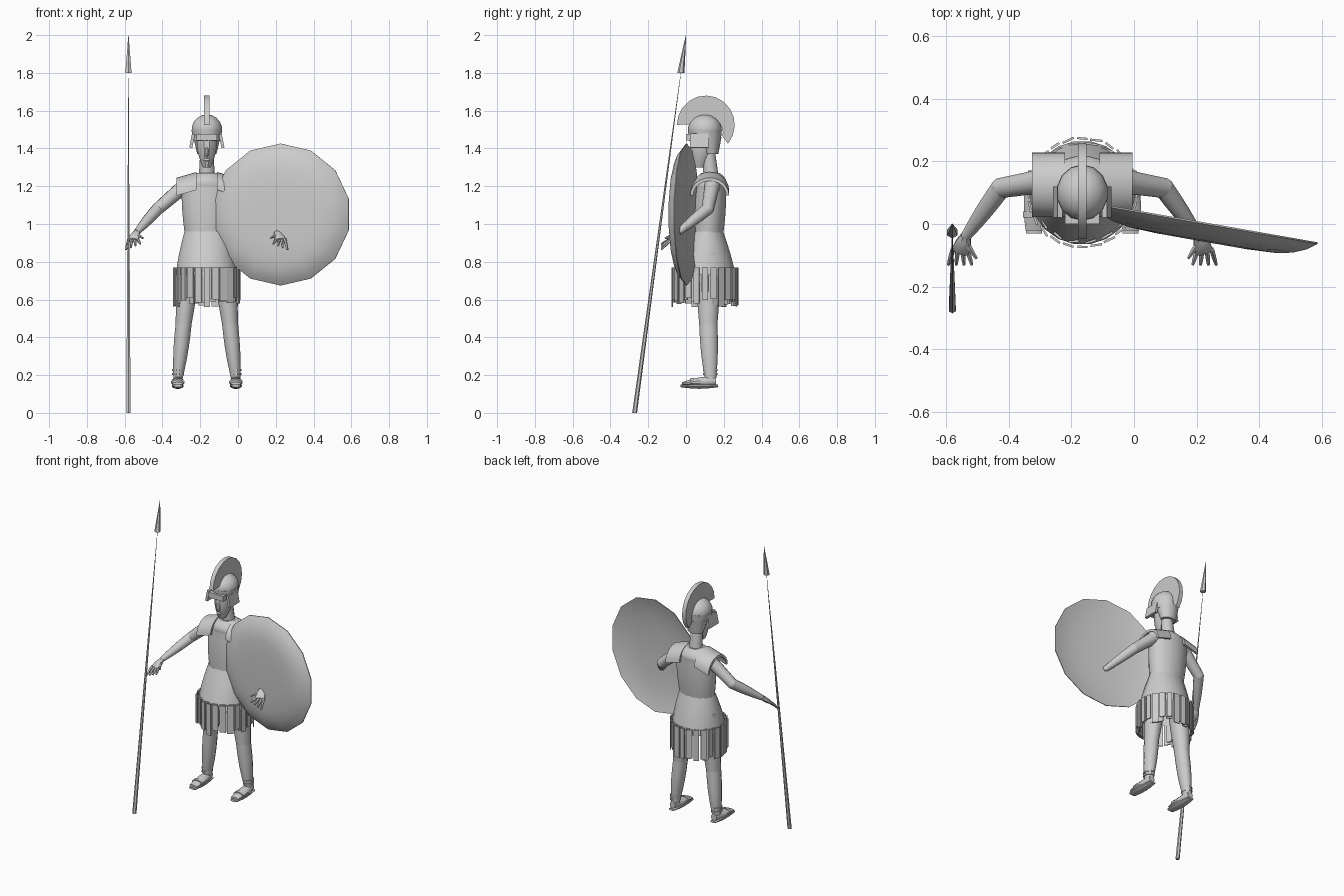
import bpy, bmesh, math, random
from mathutils import Vector, Matrix

random.seed(4)
default_cube = bpy.data.objects.get("Cube")
if default_cube:
    bpy.data.objects.remove(default_cube)

CENTRE = -.165          # x of the body's centre line
ACROSS, DEEP, UP = Vector((1, 0, 0)), Vector((0, 1, 0)), Vector((0, 0, 1))

grey = bpy.data.materials.new("plain_grey")
grey.use_nodes = True
grey.diffuse_color = (.6, .6, .6, 1)
shader = next(node for node in grey.node_tree.nodes if node.type == 'BSDF_PRINCIPLED')
shader.inputs["Base Color"].default_value = grey.diffuse_color
made = []


def finish(name, bm):
    bmesh.ops.recalc_face_normals(bm, faces=bm.faces)
    mesh = bpy.data.meshes.new(name)
    bm.to_mesh(mesh)
    bm.free()
    mesh.materials.append(grey)
    part = bpy.data.objects.new(name, mesh)
    bpy.context.collection.objects.link(part)
    made.append(part)
    return part


def bridge(bm, first, second):
    count = len(first)
    for k in range(count):
        after = (k + 1) % count
        bm.faces.new((first[k], first[after], second[after], second[k]))


def loft(name, rings, axis, sides=12, caps=True):
    """Skin elliptical rings, each a centre and a (width, depth) pair."""
    bm = bmesh.new()
    reference = DEEP if abs(axis.z) > .8 else UP
    u = reference.cross(axis).normalized()
    v = axis.cross(u).normalized()
    loops = []
    for centre, size in rings:
        angles = [math.tau * (k + .5) / sides for k in range(sides)]
        loops.append([bm.verts.new(centre + u * size[0] * math.cos(a) + v * size[1] * math.sin(a))
                      for a in angles])
    for first, second in zip(loops, loops[1:]):
        bridge(bm, first, second)
    if caps:
        bm.faces.new(loops[0])
        bm.faces.new(loops[-1])
    return finish(name, bm)


def pair(radius):
    return Vector(radius if isinstance(radius, tuple) else (radius, radius))


def limb(name, start, end, start_size, end_size, bulge=0, axis=None, steps=6, **options):
    """Tapered solid between two points, swelling by bulge in the middle."""
    rings = []
    for step in range(steps + 1):
        t = step / steps
        swell = pair(bulge * math.sin(math.pi * t))
        rings.append((start.lerp(end, t), pair(start_size).lerp(pair(end_size), t) + swell))
    return loft(name, rings, axis or (end - start).normalized(), **options)


def ball(name, centre, radii):
    bm = bmesh.new()
    bmesh.ops.create_uvsphere(bm, u_segments=14, v_segments=9, radius=1,
                              matrix=Matrix.Translation(centre) @ Matrix.Diagonal((*radii, 1)))
    return finish(name, bm)


def add_box(bm, centre, size, turn=0, axis='Z'):
    bmesh.ops.create_cube(bm, size=1, matrix=Matrix.Translation(centre)
                          @ Matrix.Rotation(turn, 4, axis) @ Matrix.Diagonal((*size, 1)))


def box(name, centre, size, turn=0, axis='Z'):
    bm = bmesh.new()
    add_box(bm, centre, size, turn, axis)
    return finish(name, bm)


def arc(y, z, depth, height, first, last, steps=12):
    """Points (y, z) along an ellipse between two angles in degrees."""
    angles = [math.radians(first + (last - first) * k / steps) for k in range(steps + 1)]
    return [(y + depth * math.cos(a), z + height * math.sin(a)) for a in angles]


def arch(name, outer, inner, near, far, drop=0):
    """Band between two arcs, extruded from x near to far and sinking by drop."""
    bm = bmesh.new()
    strips = [[bm.verts.new((x, y, z - sink)) for y, z in curve]
              for x, sink, curve in ((near, 0, outer), (far, drop, outer),
                                     (far, drop, inner), (near, 0, inner))]
    sections = list(zip(*strips))
    for first, second in zip(sections, sections[1:]):
        bridge(bm, first, second)
    bm.faces.new(sections[0])
    bm.faces.new(sections[-1])
    return finish(name, bm)


def mid(y, z):
    return Vector((CENTRE, y, z))


# Torso armour, neck and head
limb("cuirass", mid(.115, .92), mid(.13, 1.2), (.115, .08), (.137, .085), .006, UP, sides=16)
limb("shoulder_yoke", mid(.13, 1.2), mid(.13, 1.27), (.137, .085), (.06, .05), .015, UP, sides=16)
limb("neck", mid(.135, 1.23), mid(.12, 1.37), (.045, .042), .037, 0, UP)
limb("face", mid(.07, 1.3), mid(.1, 1.48), (.022, .03), (.053, .07), .014, UP)
ball("nose", mid(.028, 1.38), (.01, .018, .028))
ball("lips", mid(.032, 1.34), (.018, .012, .008))

# Helmet with visor, neck guard and crest
ball("helmet_dome", mid(.1, 1.5), (.083, .09, .08))
limb("helmet_band", mid(.1, 1.44), mid(.1, 1.5), (.076, .084), (.083, .09), 0, UP, sides=14)
limb("neck_guard", mid(.135, 1.37), mid(.12, 1.46), (.052, .036), (.074, .068), 0, UP, sides=14)
box("helmet_visor", mid(.02, 1.46), (.11, .04, .035))
arch("helmet_crest", arc(.105, 1.525, .153, .155, 180, -40),
     arc(.1, 1.48, .095, .095, 150, -10), CENTRE - .014, CENTRE + .014)

# Skirt and its two layers of hanging strips
limb("skirt", mid(.113, .96), mid(.1, .73), (.12, .085), (.168, .166), .004, UP,
     sides=20, caps=False)
strips = bmesh.new()
for radius, count in ((.173, 24), (.158, 18)):
    for k in range(count):
        angle = math.tau * k / count
        length = random.uniform(.16, .21)
        centre = mid(.1, .77 - length / 2) + radius * Vector((math.cos(angle), math.sin(angle), 0))
        add_box(strips, centre, (.007, random.uniform(.03, .042), length),
                angle + random.uniform(-.25, .25))
finish("skirt_strips", strips)

# Mirrored parts
for side, sign in (("right", -1), ("left", 1)):
    def at(x, y, z):
        return Vector((CENTRE + sign * x, y, z))

    # Shoulder plate and helmet cheek piece
    arch(side + "_shoulder_plate", arc(.125, 1.18, .103, .095, 180, 0),
         arc(.125, 1.18, .088, .078, 180, 0), at(.055, 0, 0).x, at(.16, 0, 0).x, drop=.03)
    box(side + "_cheek_piece", at(.078, .07, 1.44), (.016, .1, .075), -.2 * sign, 'Y')

    # Leg
    hip, knee, ankle = at(.085, .118, .85), at(.123, .118, .47), at(.154, .13, .17)
    limb(side + "_thigh", hip, knee, (.062, .07), (.044, .05), .004, UP)
    limb(side + "_calf", knee, ankle, (.044, .05), (.024, .03), .006, UP, steps=8)

    # Foot in a sandal
    heel, toe = at(.154, .16, .17), at(.154, -.02, .155)
    limb(side + "_foot", heel, toe, (.02, .024), (.028, .008), .01, -DEEP)
    limb(side + "_sole", at(.154, .17, .143), at(.154, -.03, .143),
         (.02, .007), (.026, .007), .009, -DEEP)
    for name, height in (("lower", .2), ("upper", .222)):
        strap = at(.153, .128, height)
        limb(f"{side}_{name}_ankle_strap", strap, strap + .011 * UP,
             (.032, .039), (.032, .039), axis=UP, steps=1)
    limb(side + "_toe_strap", at(.154, .04, .163), at(.154, .02, .163),
         (.036, .024), (.037, .02), axis=-DEEP, steps=1)

    # Arm
    shoulder, elbow, wrist = at(.12, .138, 1.2), at(.26, .115, 1.08), at(.372, -.04, .956)
    ball(side + "_shoulder", shoulder, (.045, .042, .045))
    limb(side + "_upper_arm", shoulder, elbow, .04, .033)
    ball(side + "_elbow", elbow, (.033, .033, .033))
    limb(side + "_forearm", elbow, wrist, .033, .017, .003)

    # Hand with spread fingers
    knuckles = at(.39, -.09, .915)
    limb(side + "_palm", wrist, knuckles, (.018, .015), (.03, .011), .004, sides=8)
    for k in range(4):
        spread = k - 1.5
        root = at(.39 + .015 * spread, -.08, .92)
        tip = root + Vector((sign * .01 * spread, -.05, -.04 - .01 * spread))
        limb(f"{side}_finger_{k + 1}", root, tip, .009, .005, .001, steps=3, sides=6)
    limb(side + "_thumb", at(.37, -.06, .945), at(.338, -.11, .925), .011, .005, steps=3, sides=6)

# Round shield with a bulging front and a hollow back
RIM = .376
reach = [.03, .4, .65, .8, .92, 1]
front = [(-.056 * (1 - r ** 6) * DEEP, pair(RIM * r)) for r in reach]
back = [((.005 - .04 * (1 - r ** 3)) * DEEP, pair(RIM * r)) for r in reversed(reach)]
shield = loft("shield", front + back, DEEP, sides=14)
shield.location = (.225, 0, 1.05)
shield.rotation_euler.z = math.radians(-10)

# Leaning spear
butt, point = Vector((-.58, -.272, 0)), Vector((-.58, 0, 2))
neck = butt.lerp(point, .9)
limb("spear_shaft", butt, neck, .013, .001, axis=UP, sides=6)
limb("spear_head", neck, point, .019, .001, axis=UP, sides=6)

# Smooth shading with crisp edges
bpy.ops.object.select_all(action='DESELECT')
for part in made:
    part.select_set(True)
bpy.context.view_layer.objects.active = made[0]
bpy.ops.object.shade_smooth_by_angle(angle=math.radians(35))
